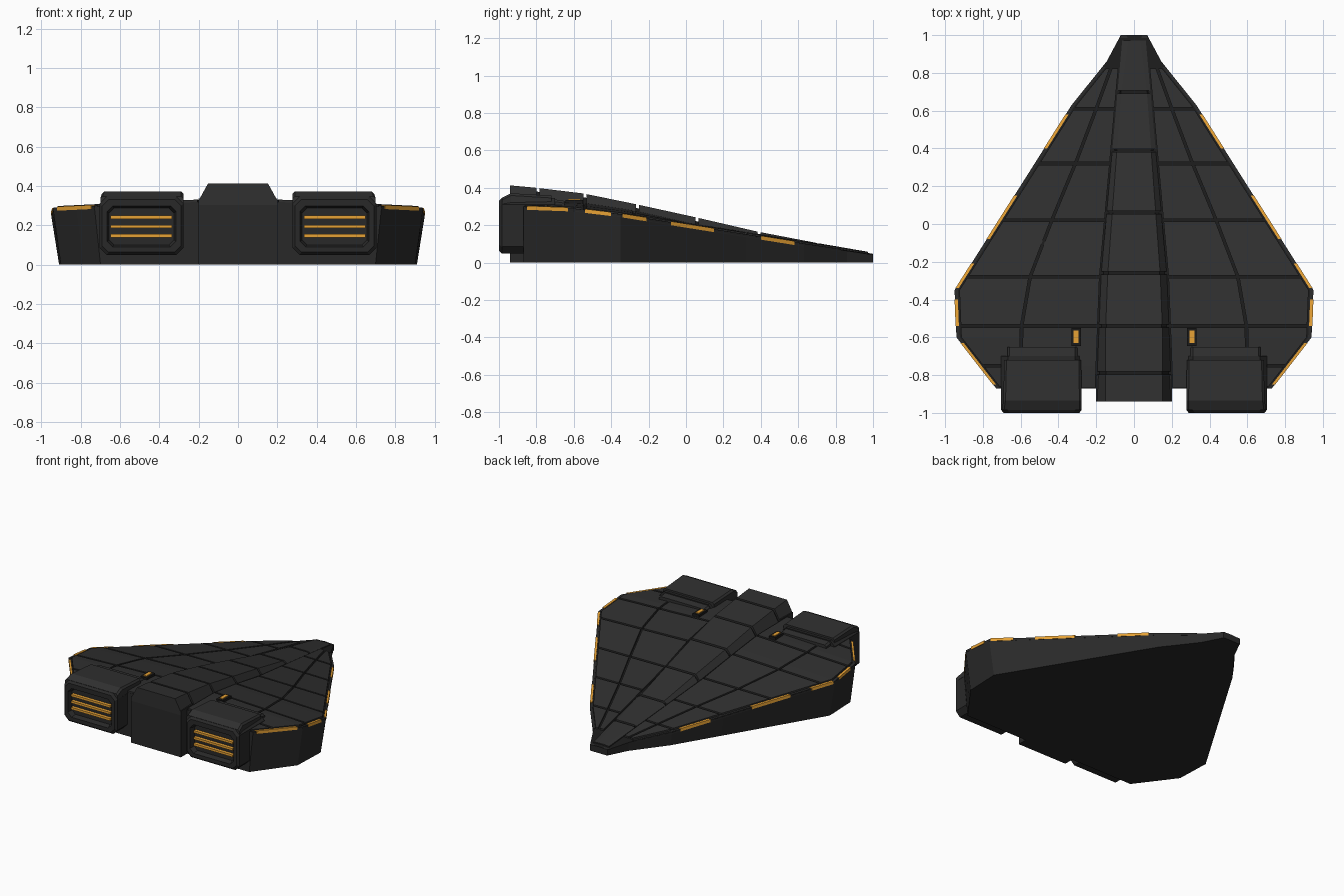
import bpy, bmesh

if "Cube" in bpy.data.objects:
    bpy.data.objects.remove(bpy.data.objects["Cube"])


def material(name, r, g, b):
    m = bpy.data.materials.new(name)
    m.diffuse_color = (r, g, b, 1)
    m.use_nodes = True
    m.node_tree.nodes["Principled BSDF"].inputs["Base Color"].default_value = m.diffuse_color
    return m


HULL = material("hull_charcoal", 0.022, 0.022, 0.022)
PANEL = material("panel_grey", 0.029, 0.029, 0.029)
SEAM = material("seam_black", 0.011, 0.011, 0.011)
GLOW = material("amber_light", 0.80, 0.36, 0.035)


def table(points):
    """Piecewise-linear function of y."""
    pts = sorted(points)

    def f(y):
        if y <= pts[0][0]:
            return pts[0][1]
        for (a, u), (b, v) in zip(pts, pts[1:]):
            if y <= b:
                return u + (v - u) * (y - a) / (b - a)
        return pts[-1][1]
    return f


# Shape curves along the ship
OUTLINE = [(1, .07), (.86, .145), (.63, .33), (-.35, .95), (-.6, .94), (-.87, .73)]
width = table(OUTLINE)
edge_z = table([(1, .042), (.63, .098), (-.35, .255), (-.6, .285), (-.87, .295)])
mid_z = table([(1, .047), (.63, .105), (0, .205), (-.28, .272), (-.54, .313), (-.87, .328)])
spine_base = table([(1, .06), (.39, .115), (-.28, .175), (-.94, .2)])
spine_half = table([(1, .028), (.7, .068), (.06, .115), (-.28, .14), (-.55, .15), (-.94, .152)])
spine_z = table([(.97, .058), (.7, .105), (.37, .168), (.04, .245), (-.28, .315),
                 (-.55, .37), (-.8, .4), (-.94, .413)])
divider = table([(.83, .12), (.61, .2), (.32, .31), (.02, .435), (-.28, .55), (-.54, .595), (-.87, .6)])
ROWS = [.83, .61, .32, .02, -.28, -.54, -.75, -.868]
STATIONS = sorted(set([p[0] for p in OUTLINE] + ROWS[:-1] + [0]))


def deck(x, y):
    return mid_z(y) + (edge_z(y) - mid_z(y)) * min(abs(x) / width(y), 1)


def loft(name, rings, *mats, inner_from=None):
    """Skin a series of matching closed rings and cap both ends."""
    bm = bmesh.new()
    vs = [[bm.verts.new(p) for p in r] for r in rings]
    n = len(vs[0])
    for k, (a, b) in enumerate(zip(vs, vs[1:])):
        for i in range(n):
            f = bm.faces.new((a[i], a[(i + 1) % n], b[(i + 1) % n], b[i]))
            f.material_index = int(inner_from is not None and k >= inner_from)
    bm.faces.new(vs[0])
    bm.faces.new(vs[-1]).material_index = int(inner_from is not None)
    bmesh.ops.recalc_face_normals(bm, faces=bm.faces)
    me = bpy.data.meshes.new(name)
    bm.to_mesh(me)
    bm.free()
    for m in mats:
        me.materials.append(m)
    ob = bpy.data.objects.new(name, me)
    bpy.context.collection.objects.link(ob)
    return ob


def box(name, x0, x1, y0, y1, z0, z1, mat):
    ring = lambda y: [(x0, y, z0), (x1, y, z0), (x1, y, z1), (x0, y, z1)]
    return loft(name, [ring(y0), ring(y1)], mat)


def steps(y0, y1):
    return [y0] + [s for s in STATIONS if y0 + .005 < s < y1 - .005] + [y1]


def deck_strip(name, y0, y1, inner, outer, rise, side, mat):
    """Thin plate that follows the deck between two x curves."""
    rings = []
    for y in steps(y0, y1):
        a, b = inner(y), outer(y)
        rings.append([(side * a, y, deck(a, y) - .012), (side * b, y, deck(b, y) - .012),
                      (side * b, y, deck(b, y) + rise), (side * a, y, deck(a, y) + rise)])
    loft(name, rings, mat)


# Wedge hull: leaning side walls, gently peaked deck
rings = []
for y in STATIONS:
    w, e = width(y), edge_z(y)
    rings.append([(-w * .957, y, 0), (w * .957, y, 0), (w, y, e), (0, y, mid_z(y)), (-w, y, e)])
hull = loft("hull", rings, HULL, SEAM)
for f in hull.data.polygons:      # deck below the armour shows as dark seams
    if f.normal.z > .6:
        f.material_index = 1


# Raised central spine: dark core with separate armour segments
def spine_ring(y, drop):
    b, t, z = spine_base(y), spine_half(y), spine_z(y) - drop
    b -= drop * .6
    t -= drop * .2
    low = deck(b, y) - .015
    return [(-b, y, low), (b, y, low), (b, y, low + .022), (t, y, z), (-t, y, z), (-b, y, low + .022)]


cuts = [-.94, -.79, -.54, -.26, .06, .39, .7, .98]
loft("spine_core", [spine_ring(y, .02) for y in [-.93] + cuts[1:-1] + [.97]], SEAM)
for i, (a, b) in enumerate(zip(cuts, cuts[1:])):
    a2 = a if i == 0 else a + .008
    loft(f"spine_segment_{i}", [spine_ring(a2, 0), spine_ring(b - .008, 0)], PANEL)
box("spine_rear_block", -.2, .2, -.94, -.8, 0, .335, HULL)

# Nose tip plate
loft("nose_tip", [[(-.069, y, 0), (.069, y, 0), (.069, y, z), (-.069, y, z)]
                  for y, z in ((.985, .047), (1, .044))], HULL)

G = .007                          # half of a seam
for s, tag in ((-1, "left"), (1, "right")):
    # Deck armour panels in two columns
    for i, (y1, y0) in enumerate(zip(ROWS, ROWS[1:])):
        deck_strip(f"outer_panel_{tag}_{i}", y0 + G, y1 - G, lambda y: divider(y) + G,
                   lambda y: width(y) - .026, .012, s, PANEL)
        if i < 5:
            deck_strip(f"inner_panel_{tag}_{i}", y0 + G, y1 - G, lambda y: spine_base(y) + .008,
                       lambda y: divider(y) - G, .012, s, PANEL)
    deck_strip(f"rear_panel_{tag}", -.868, -.54 - G, lambda y: spine_base(y) + .008,
               lambda y: divider(y) - G, .012, s, PANEL)

    # Rim and the amber lights set into it
    deck_strip(f"rim_{tag}", -.868, .83, lambda y: width(y) - .018,
               lambda y: width(y) - .001, .004, s, HULL)
    for i, (y0, y1) in enumerate([(.4, .58), (-.08, .15), (-.34, -.21), (-.54, -.4), (-.85, -.63)]):
        deck_strip(f"edge_light_{tag}_{i}", y0, y1, lambda y: width(y) - .016,
                   lambda y: width(y) + .002, .009, s, GLOW)

    # Engine block: chamfered frame with recessed grille
    def octagon(x0, x1, z0, z1, c, y):
        return [(s * x, y, z) for x, z in (
            (x0 + c, z0), (x1 - c, z0), (x1, z0 + c), (x1, z1 - c),
            (x1 - c, z1), (x0 + c, z1), (x0, z1 - c), (x0, z0 + c))]
    loft(f"engine_{tag}", [octagon(.277, .703, .05, .345, .035, -.7),
                           octagon(.277, .703, .05, .345, .035, -.985),
                           octagon(.29, .69, .063, .332, .033, -1),
                           octagon(.315, .665, .09, .298, .028, -1),
                           octagon(.325, .655, .10, .288, .026, -.965)], HULL, HULL, inner_from=3)
    for i, z in enumerate((.147, .193, .241)):
        box(f"engine_bar_{tag}_{i}", s * .335, s * .648, -.988, -.96, z - .008, z + .008, GLOW)

    # Engine cover with sloped top, and a lower lip in front of it
    def cover(y, z0, z1, x0, x1):
        return [(s * x0, y, z0), (s * x1, y, z0), (s * x1, y, z1 - .012), (s * (x1 - .012), y, z1),
                (s * (x0 + .012), y, z1), (s * x0, y, z1 - .012)]
    loft(f"engine_cover_{tag}", [cover(-.985, .3, .347, .277, .7), cover(-.935, .3, .371, .277, .692),
                                 cover(-.72, .28, .358, .28, .687)], PANEL)
    loft(f"engine_lip_{tag}", [cover(-.73, .28, .342, .3, .67), cover(-.65, .28, .33, .3, .67)], PANEL)

    # Small deck vent with amber core
    box(f"vent_frame_{tag}", s * .28, s * .332, -.645, -.55, .29, .334, SEAM)
    box(f"vent_light_{tag}", s * .293, s * .319, -.63, -.565, .32, .34, GLOW)
